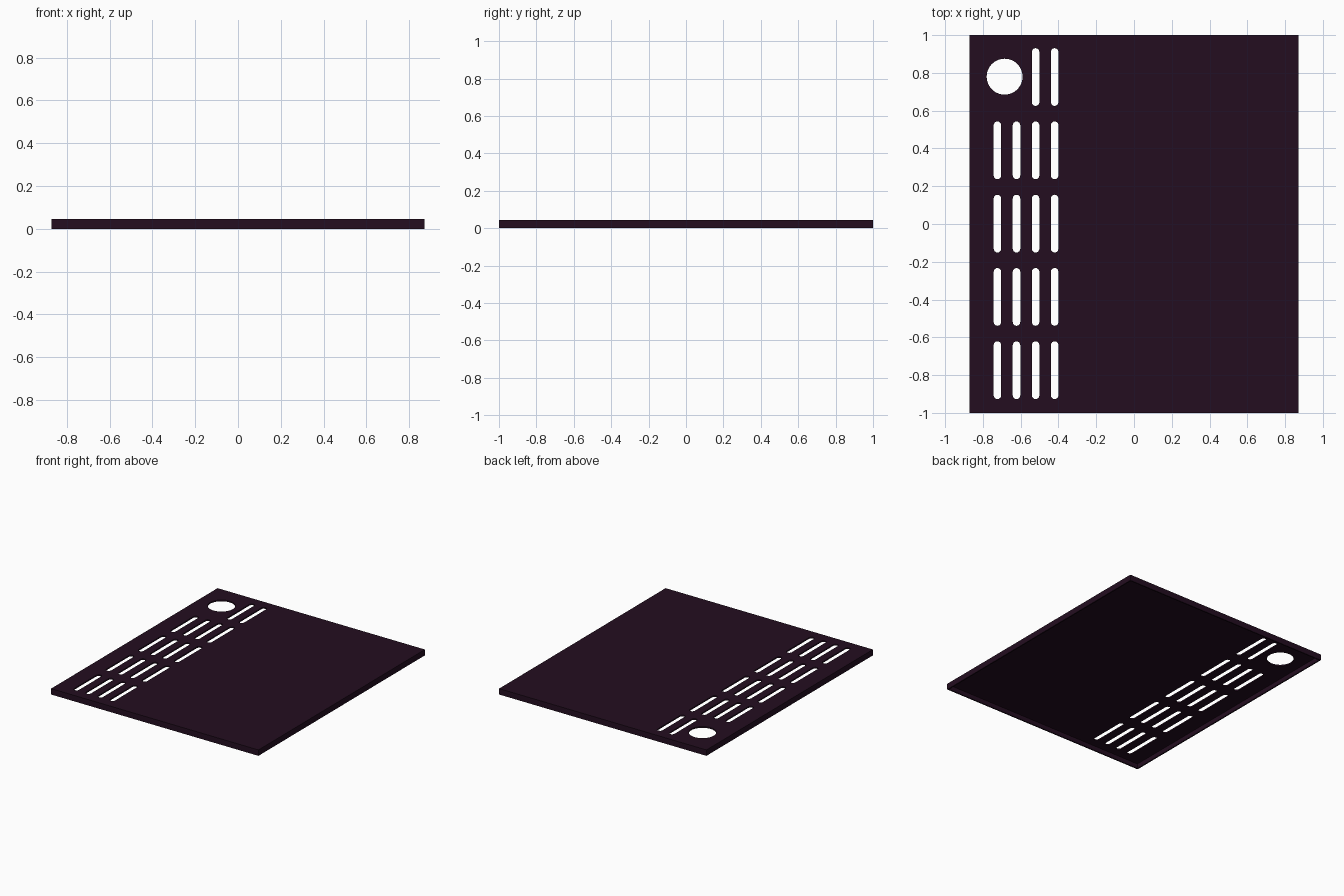
import bpy, bmesh, math

if "Cube" in bpy.data.objects:
    bpy.data.objects.remove(bpy.data.objects["Cube"])

HX, HY, H = 0.872, 1.0, 0.045   # half width, half depth, height
T = 0.01                        # sheet and skirt thickness

plum = bpy.data.materials.new("dark plum")
plum.diffuse_color = (0.0175, 0.0043, 0.0145, 1)
plum.use_nodes = True
plum.node_tree.nodes["Principled BSDF"].inputs["Base Color"].default_value = plum.diffuse_color


def rect(hx, hy):
    return [(-hx, -hy), (hx, -hy), (hx, hy), (-hx, hy)]


def slot(cx, cy, r, half, n=8):
    """Outline of an upright slot with round ends; half = 0 gives a circle."""
    pts = []
    for start, dy in ((0, half), (math.pi, -half)):
        for i in range(n + 1):
            a = start + math.pi * i / n
            pts.append((cx + r * math.cos(a), cy + dy + r * math.sin(a)))
    return pts if half else pts[:n] + pts[n + 1:-1]


def plate(name, outlines, z0, z1):
    """Extrude a filled outline with holes between two heights."""
    curve = bpy.data.curves.new(name + "_profile", 'CURVE')
    curve.dimensions = '2D'
    curve.fill_mode = 'BOTH'
    curve.extrude = (z1 - z0) / 2
    for pts in outlines:
        s = curve.splines.new('POLY')
        s.points.add(len(pts) - 1)
        for p, (x, y) in zip(s.points, pts):
            p.co = (x, y, 0, 1)
        s.use_cyclic_u = True
    tmp = bpy.data.objects.new(name + "_profile", curve)
    bpy.context.collection.objects.link(tmp)
    dg = bpy.context.evaluated_depsgraph_get()
    mesh = bpy.data.meshes.new_from_object(tmp.evaluated_get(dg))
    bpy.data.objects.remove(tmp)
    bm = bmesh.new()
    bm.from_mesh(mesh)
    bmesh.ops.remove_doubles(bm, verts=bm.verts, dist=1e-5)
    bmesh.ops.translate(bm, verts=bm.verts, vec=(0, 0, (z0 + z1) / 2))
    bmesh.ops.recalc_face_normals(bm, faces=bm.faces)
    for f in bm.faces:
        f.smooth = False
        f.material_index = 0
    bm.to_mesh(mesh)
    bm.free()
    mesh.materials.clear()
    mesh.materials.append(plum)
    ob = bpy.data.objects.new(name, mesh)
    bpy.context.collection.objects.link(ob)
    return ob


# Top sheet: a round hole in the back left corner and a grid of slots
holes = [slot(-0.685, 0.78, 0.095, 0, 24)]
for row in range(5):
    for col in range(4):
        if row == 0 and col < 2:
            continue            # space taken by the round hole
        holes.append(slot(-0.723 + 0.101 * col, 0.778 - 0.388 * row, 0.02, 0.133))
plate("top_sheet", [rect(HX, HY)] + holes, H - T, H)

# Skirt around the edge, open underneath
plate("edge_skirt", [rect(HX, HY), rect(HX - T, HY - T)], 0, H - T)
